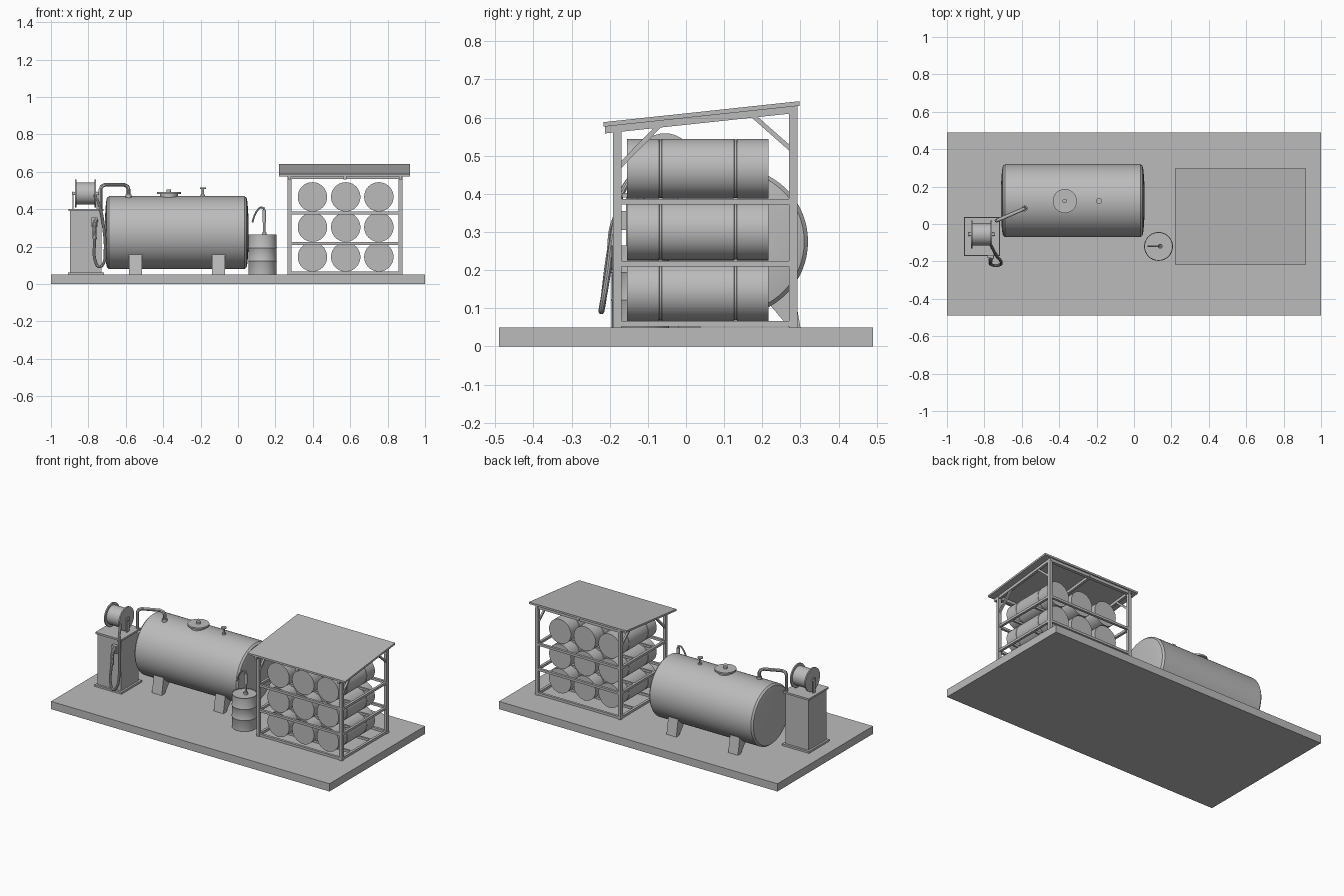
import bpy, bmesh, math
from mathutils import Vector

if "Cube" in bpy.data.objects:
    bpy.data.objects.remove(bpy.data.objects["Cube"])

grey = bpy.data.materials.new("plain grey")
grey.diffuse_color = (0.5, 0.5, 0.5, 1)
grey.use_nodes = True
grey.node_tree.nodes["Principled BSDF"].inputs["Base Color"].default_value = grey.diffuse_color


def finish(name, bm, smooth=True):
    bmesh.ops.recalc_face_normals(bm, faces=bm.faces[:])
    me = bpy.data.meshes.new(name)
    bm.to_mesh(me)
    bm.free()
    me.materials.append(grey)
    ob = bpy.data.objects.new(name, me)
    bpy.context.collection.objects.link(ob)
    if smooth:
        bpy.ops.object.select_all(action='DESELECT')
        bpy.context.view_layer.objects.active = ob
        ob.select_set(True)
        bpy.ops.object.shade_smooth_by_angle(angle=math.radians(35))
    return ob


def prism(name, pts, axis, a, b):
    """Extrude a polygon along axis x (pts are y, z) or y (pts are x, z)."""
    bm = bmesh.new()
    rings = []
    for t in (a, b):
        rings.append([bm.verts.new((t, p, q) if axis == 'x' else (p, t, q)) for p, q in pts])
    bm.faces.new(rings[0])
    bm.faces.new(rings[1][::-1])
    n = len(pts)
    for i in range(n):
        j = (i + 1) % n
        bm.faces.new((rings[0][i], rings[0][j], rings[1][j], rings[1][i]))
    return finish(name, bm, False)


def box(name, x0, x1, y0, y1, z0, z1):
    return prism(name, [(y0, z0), (y1, z0), (y1, z1), (y0, z1)], 'x', x0, x1)


def lathe(name, origin, axis, profile, n=40):
    """Turn (distance along axis, radius) pairs around an axis through origin."""
    o = Vector(origin)
    bm = bmesh.new()
    rings = []
    for t, r in profile:
        ring = []
        for i in range(n):
            a = 2 * math.pi * i / n
            u, v = r * math.cos(a), r * math.sin(a)
            p = {'x': (t, u, v), 'y': (u, t, v), 'z': (u, v, t)}[axis]
            ring.append(bm.verts.new(o + Vector(p)))
        rings.append(ring)
    for r0, r1 in zip(rings, rings[1:]):
        for i in range(n):
            j = (i + 1) % n
            bm.faces.new((r0[i], r0[j], r1[j], r1[i]))
    bm.faces.new(rings[0])
    bm.faces.new(rings[-1])
    return finish(name, bm)


def tube(name, pts, r, smooth=True):
    """Round tube along a path, made from a bevelled curve."""
    cu = bpy.data.curves.new(name, 'CURVE')
    cu.dimensions = '3D'
    cu.bevel_depth = r
    cu.bevel_resolution = 3
    cu.use_fill_caps = True
    cu.resolution_u = 6
    if smooth:
        sp = cu.splines.new('BEZIER')
        sp.bezier_points.add(len(pts) - 1)
        for bp, p in zip(sp.bezier_points, pts):
            bp.co = p
            bp.handle_left_type = bp.handle_right_type = 'AUTO'
    else:
        sp = cu.splines.new('POLY')
        sp.points.add(len(pts) - 1)
        for q, p in zip(sp.points, pts):
            q.co = (*p, 1)
    tmp = bpy.data.objects.new(name + "_path", cu)
    bpy.context.collection.objects.link(tmp)
    bpy.context.view_layer.update()
    me = bpy.data.meshes.new_from_object(tmp.evaluated_get(bpy.context.evaluated_depsgraph_get()))
    bm = bmesh.new()
    bm.from_mesh(me)
    bpy.data.objects.remove(tmp)
    bpy.data.curves.remove(cu)
    bpy.data.meshes.remove(me)
    return finish(name, bm)


# Ground slab
box("base_slab", -1, 1, -0.49, 0.49, 0, 0.05)

# Large horizontal tank with shallow domed ends
lathe("tank", (0, 0.125, 0.275), 'x',
      [(-0.712, 0.02), (-0.71, 0.1), (-0.706, 0.16), (-0.701, 0.185), (-0.69, 0.195),
       (0.035, 0.195), (0.046, 0.185), (0.051, 0.16), (0.055, 0.1), (0.057, 0.02)], 64)

# Four splayed tank legs
for x in (-0.548, -0.105):
    for s in (-1, 1):
        leg = [(0.175, 0.05), (0.145, 0.05), (0.09, 0.115), (0.155, 0.165)]
        prism("tank_leg", [(0.125 + s * p, z) for p, z in leg], 'x', x - 0.035, x + 0.035)

# Manhole with lid and knob, and vent with cap
lathe("manhole", (-0.37, 0.123, 0), 'z',
      [(0.45, 0.048), (0.481, 0.048), (0.481, 0.064), (0.491, 0.064), (0.491, 0.012),
       (0.505, 0.012)])
lathe("tank_vent", (-0.188, 0.123, 0), 'z',
      [(0.46, 0.012), (0.478, 0.012), (0.478, 0.006), (0.508, 0.006), (0.508, 0.016),
       (0.516, 0.016)], 20)

# Pump cabinet: foot, body and cap
box("cabinet_foot", -0.91, -0.717, -0.172, 0.038, 0.05, 0.062)
box("cabinet_body", -0.897, -0.73, -0.158, 0.024, 0.062, 0.39)
box("cabinet_cap", -0.907, -0.72, -0.168, 0.034, 0.39, 0.402)

# Hose reel on brackets
lathe("hose_reel", (0, -0.055, 0.484), 'x',
      [(-0.888, 0.009), (-0.872, 0.009), (-0.872, 0.075), (-0.864, 0.075), (-0.864, 0.06),
       (-0.768, 0.06), (-0.768, 0.075), (-0.76, 0.075), (-0.76, 0.009), (-0.744, 0.009)])
for x in (-0.882, -0.754):
    box("reel_bracket", x - 0.003, x + 0.003, -0.067, -0.043, 0.4, 0.496)

# Delivery pipe from tank to cabinet
a, b = Vector((-0.585, 0.083, 0)), Vector((-0.735, 0.018, 0))
path = [(a, 0.44), (a, 0.505), (a.lerp(b, 0.04), 0.522), (a.lerp(b, 0.17), 0.531),
        (a.lerp(b, 0.83), 0.531), (a.lerp(b, 0.96), 0.522), (b, 0.505), (b, 0.39)]
tube("delivery_pipe", [p + Vector((0, 0, z)) for p, z in path], 0.01, False)
lathe("pipe_collar", (a.x, a.y, 0), 'z', [(0.45, 0.016), (0.48, 0.016)], 20)

# Hanging hose, nozzle and holder
tube("hose", [(-0.765, -0.112, 0.475), (-0.738, -0.165, 0.41), (-0.718, -0.19, 0.3),
              (-0.71, -0.207, 0.18), (-0.72, -0.219, 0.11), (-0.742, -0.222, 0.092),
              (-0.762, -0.217, 0.12), (-0.767, -0.203, 0.23), (-0.766, -0.19, 0.3)], 0.008)
tube("nozzle", [(-0.766, -0.198, 0.24), (-0.766, -0.188, 0.32), (-0.758, -0.175, 0.345)], 0.011)
box("nozzle_holder", -0.782, -0.75, -0.182, -0.155, 0.305, 0.355)

# Upright drum with rolled ribs
lathe("small_drum", (0.131, -0.12, 0), 'z',
      [(0.05, 0.075), (0.118, 0.075), (0.122, 0.077), (0.126, 0.075), (0.19, 0.075),
       (0.194, 0.077), (0.198, 0.075), (0.265, 0.075), (0.265, 0.071), (0.261, 0.071)])

# Hand pump on the drum
lathe("hand_pump", (0.14, -0.119, 0), 'z',
      [(0.255, 0.013), (0.275, 0.013), (0.275, 0.006), (0.33, 0.006), (0.33, 0.01),
       (0.395, 0.01), (0.395, 0.005), (0.41, 0.005)], 20)
tube("pump_spout", [(0.14, -0.119, 0.4), (0.125, -0.119, 0.41), (0.105, -0.119, 0.395),
                    (0.088, -0.119, 0.365), (0.077, -0.119, 0.33)], 0.005)

# Rack posts
X0, X1 = 0.275, 0.869
for x in (X0, X1):
    box("front_post", x - 0.01, x + 0.01, -0.191, -0.169, 0.05, 0.572)
    box("back_post", x - 0.01, x + 0.01, 0.27, 0.292, 0.05, 0.615)

# Rack shelves: side rails, end rails and cradle bars
for z in (0.052, 0.209, 0.372):
    for x in (X0, X1):
        box("side_rail", x - 0.008, x + 0.008, -0.18, 0.281, z, z + 0.015)
    for y in (-0.18, 0.281):
        box("long_rail", X0, X1, y - 0.008, y + 0.008, z, z + 0.015)
    for y in (-0.067, 0.13):
        box("cradle_bar", X0, X1, y - 0.006, y + 0.006, z, z + 0.014)

# Nine stored drums, each with two shallow grooves
for z in (0.145, 0.304, 0.466):
    for x in (0.398, 0.576, 0.753):
        prof = [(-0.155, 0.0785)]
        for y in (-0.067, 0.13):
            prof += [(y - 0.004, 0.0785), (y - 0.003, 0.0765), (y + 0.003, 0.0765),
                     (y + 0.004, 0.0785)]
        lathe("stored_drum", (x, 0, z), 'y', prof + [(0.217, 0.0785)])


# Sloping roof sheet, rafters and eaves beams
def roof_z(y):
    return 0.576 + (y + 0.217) * 0.107


def sloped(name, x0, x1, y0, y1, low, high):
    prism(name, [(y0, roof_z(y0) + low), (y1, roof_z(y1) + low),
                 (y1, roof_z(y1) + high), (y0, roof_z(y0) + high)], 'x', x0, x1)


sloped("roof_sheet", 0.22, 0.92, -0.217, 0.298, 0, 0.012)
for x in (X0, 0.571, X1):
    sloped("rafter", x - 0.008, x + 0.008, -0.212, 0.293, -0.018, 0)
for y in (-0.18, 0.281):
    sloped("eaves_beam", X0, X1, y - 0.009, y + 0.009, -0.018, 0)

# Diagonal braces under the rafters
for x in (X0, X1):
    for pts in ([(-0.17, 0.468), (-0.17, 0.486), (-0.083, 0.575), (-0.065, 0.575)],
                [(0.271, 0.513), (0.271, 0.529), (0.188, 0.602), (0.17, 0.602)]):
        prism("roof_brace", [pts[0], pts[1], pts[2], pts[3]], 'x', x - 0.006, x + 0.006)
